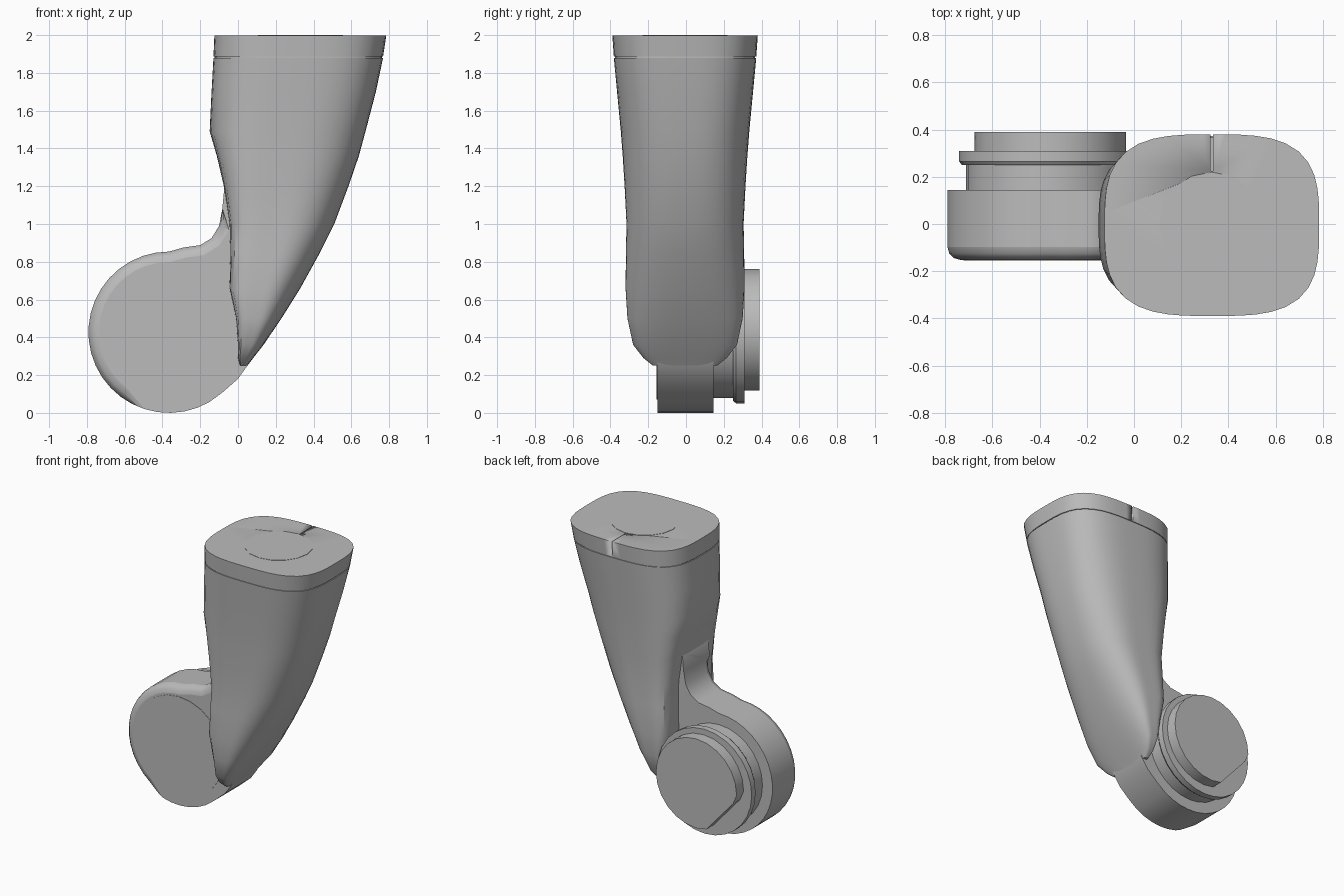
import bpy, bmesh, math
from mathutils import Vector

cube = bpy.data.objects.get("Cube")
if cube:
    bpy.data.objects.remove(cube, do_unlink=True)

GREY = bpy.data.materials.new("light grey")
GREY.use_nodes = True
GREY.diffuse_color = (0.5, 0.5, 0.5, 1)
GREY.node_tree.nodes["Principled BSDF"].inputs["Base Color"].default_value = (0.5, 0.5, 0.5, 1)


def finish(name, bm, angle=35):
    """Turn a bmesh into a shaded grey object."""
    bmesh.ops.recalc_face_normals(bm, faces=bm.faces[:])
    mesh = bpy.data.meshes.new(name)
    bm.to_mesh(mesh)
    bm.free()
    mesh.materials.append(GREY)
    obj = bpy.data.objects.new(name, mesh)
    bpy.context.collection.objects.link(obj)
    bpy.ops.object.select_all(action="DESELECT")
    obj.select_set(True)
    bpy.context.view_layer.objects.active = obj
    bpy.ops.object.shade_smooth_by_angle(angle=math.radians(angle))
    return obj


def loft(name, rings):
    """Skin a stack of equal rings and cap both ends."""
    bm = bmesh.new()
    loops = [[bm.verts.new(p) for p in ring] for ring in rings]
    n = len(loops[0])
    for a, b in zip(loops, loops[1:]):
        for i in range(n):
            j = (i + 1) % n
            bm.faces.new((a[i], a[j], b[j], b[i]))
    bm.faces.new(loops[0])
    bm.faces.new(loops[-1])
    return finish(name, bm)


def prism(name, outline, y0, y1, front_scale=1.0):
    """Extrude an x-z outline along y."""
    c = sum((Vector(p) for p in outline), Vector((0, 0))) / len(outline)
    front = [c + (Vector(p) - c) * front_scale for p in outline]
    return loft(name, [[(p[0], y0, p[1]) for p in front],
                       [(p[0], y1, p[1]) for p in outline]])


def circle(cx, cz, r, n=28, start=0, end=360):
    full = end - start == 360
    steps = n if full else n + 1
    angles = [math.radians(start + (end - start) * i / n) for i in range(steps)]
    return [(cx + r * math.cos(a), cz + r * math.sin(a)) for a in angles]


# Arm sections: height, right x, left x, half width, inner and outer squareness
SECTIONS = [
    (0.25, 0.01, 0.05, 0.17, 8, 3),
    (0.29, 0.0, 0.08, 0.22, 8, 3),
    (0.36, 0.0, 0.135, 0.275, 8, 2.8),
    (0.5, -0.01, 0.23, 0.305, 8, 2.6),
    (0.66, -0.045, 0.33, 0.315, 7, 2.5),
    (0.85, -0.04, 0.435, 0.313, 7, 2.5),
    (1.0, -0.045, 0.51, 0.31, 6, 2.5),
    (1.2, -0.075, 0.585, 0.32, 5, 2.6),
    (1.36, -0.112, 0.64, 0.33, 4, 2.7),
    (1.49, -0.15, 0.675, 0.34, 3.2, 2.8),
    (1.7, -0.14, 0.73, 0.36, 3.2, 3),
    (1.88, -0.13, 0.768, 0.377, 3.2, 3.2),
]
RIM = (2.0, -0.125, 0.785, 0.385, 3.2, 3.3)


def ring(section, z=None, scale=1.0, n=48):
    """Rounded section whose two halves differ in squareness."""
    h, lo, hi, w, inner, outer = section
    mid, half = (lo + hi) / 2, (hi - lo) / 2 * scale
    pts = []
    for i in range(n):
        a = 2 * math.pi * i / n
        c, s = math.cos(a), math.sin(a)
        e = outer if c > 0 else inner
        k = (abs(c) ** e + abs(s) ** e) ** (-1 / e)
        pts.append((mid + half * k * c, -0.005 + w * scale * k * s, h if z is None else z))
    return pts


loft("arm_shell", [ring(s) for s in SECTIONS])

# Mounting rim with a fine seam below it and two radial slots
TOP = SECTIONS[-1]
loft("seam_core", [ring(TOP, 1.86, 0.985), ring(TOP, 1.9, 0.985)])
rim = loft("mounting_rim", [ring(TOP, 1.886), ring(RIM, 1.998)])
for side in (-1, 1):
    bm = bmesh.new()
    bmesh.ops.create_cube(bm, size=1)
    for v in bm.verts:
        v.co = Vector((0.33 + v.co.x * 0.01, side * (0.37 + v.co.y * 0.29), 1.96 + v.co.z * 0.13))
    cutter = finish("slot_cutter", bm)
    cutter.hide_render = True
    mod = rim.modifiers.new("slot", "BOOLEAN")
    mod.operation = "DIFFERENCE"
    mod.solver = "EXACT"
    mod.object = cutter
    bpy.context.view_layer.objects.active = rim
    bpy.ops.object.modifier_apply(modifier=mod.name)
    bpy.data.objects.remove(cutter, do_unlink=True)

# Round hub in the top
hub = circle(0.33, -0.005, 0.225, 16)
loft("top_hub", [[(x, y, z) for x, y in hub] for z in (1.95, 2.0)])

# Joint housing: round drum blending into the arm
CX, CZ = -0.365, 0.427
outline = circle(CX, CZ, 0.427, 22, 90, 300)
outline += [(-0.08, 0.11), (0.0, 0.18), (0.05, 0.25), (0.15, 0.45), (0.2, 1.2),
            (0.0, 1.3), (-0.072, 1.2), (-0.083, 1.08), (-0.1, 0.99),
            (-0.14, 0.925), (-0.2, 0.888), (-0.29, 0.875)]
housing = prism("joint_housing", outline, -0.152, 0.145)
bm = bmesh.new()
bm.from_mesh(housing.data)
edges = []
for e in bm.edges:
    m = (e.verts[0].co + e.verts[1].co) / 2
    on_front = all(v.co.y < -0.15 for v in e.verts)
    if on_front and m.x < -0.08 and (m.x < -0.54 or m.z > 0.6):
        edges.append(e)
bmesh.ops.bevel(bm, geom=edges, offset=0.055, segments=3, profile=0.5, affect="EDGES")
bm.to_mesh(housing.data)
bm.free()
bpy.context.view_layer.objects.active = housing
housing.select_set(True)
bpy.ops.object.shade_smooth_by_angle(angle=math.radians(35))

# Thin front cover on the housing
prism("front_cover", circle(CX, CZ, 0.357, 24), -0.155, -0.14)

# Back stack: neck, chamfered flange and flatted end cap
prism("joint_neck", circle(CX, CZ, 0.347), 0.12, 0.26)
prism("flange_chamfer", circle(CX, CZ, 0.376), 0.25, 0.265, 0.97)
prism("joint_flange", circle(CX, CZ, 0.376), 0.265, 0.31)
normal, flat = Vector((-0.75, -0.66)).normalized(), 0.265
center = Vector((-0.355, 0.44))
cap = []
for p in circle(center.x, center.y, 0.322, 24):
    d = Vector(p) - center
    cap.append(center + d - normal * max(0, d.dot(normal) - flat))
prism("joint_end_cap", cap, 0.3, 0.39)
